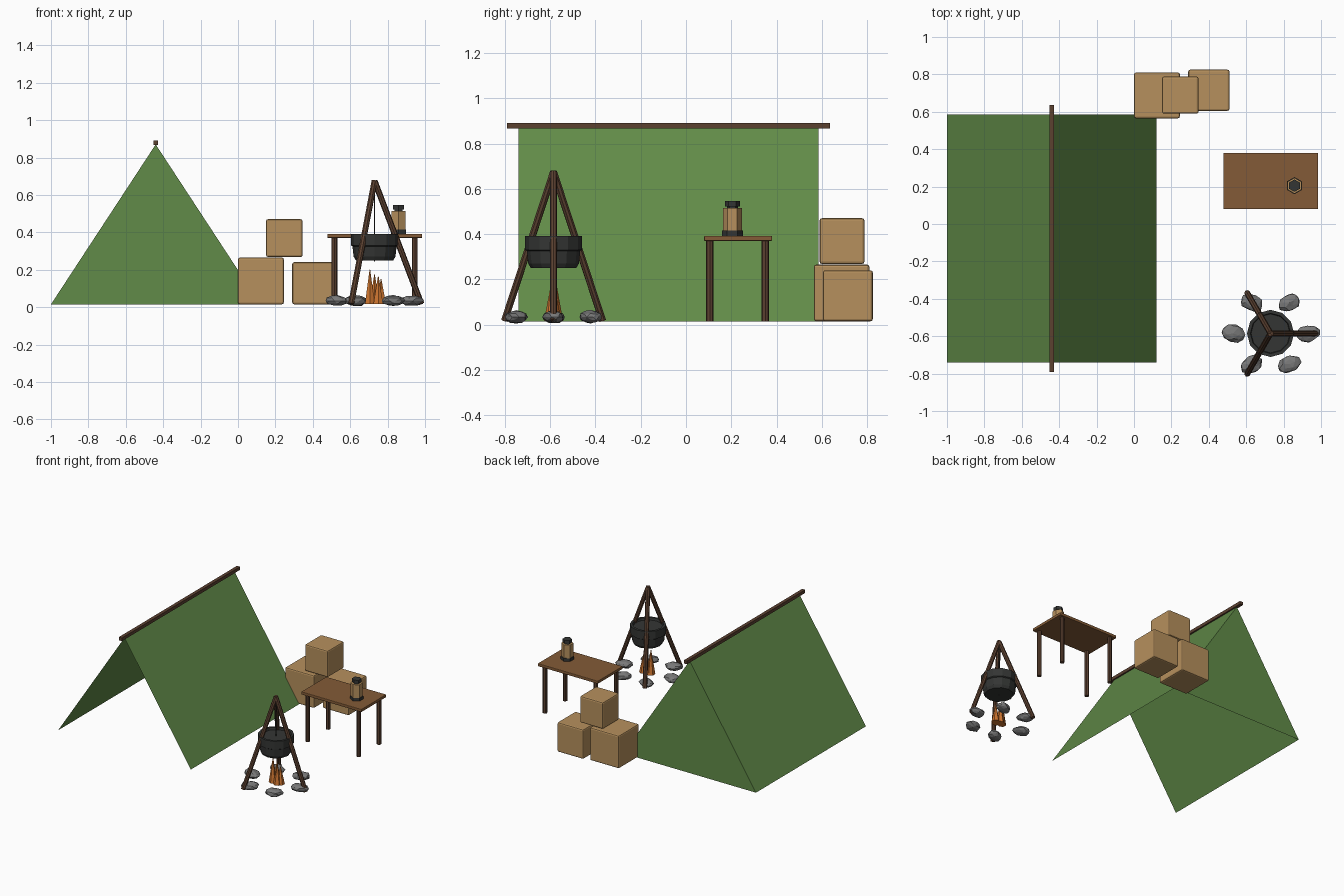
import bpy, bmesh, math, random
from mathutils import Vector, Matrix

cube = bpy.data.objects.get("Cube")
if cube:
    bpy.data.objects.remove(cube, do_unlink=True)
random.seed(4)


def material(name, r, g, b):
    m = bpy.data.materials.new(name)
    m.use_nodes = True
    m.diffuse_color = (r, g, b, 1)
    m.node_tree.nodes["Principled BSDF"].inputs["Base Color"].default_value = (r, g, b, 1)
    return m


canvas = material("green canvas", 0.12, 0.26, 0.065)
crate_tan = material("crate tan", 0.47, 0.28, 0.11)
plank = material("table brown", 0.23, 0.105, 0.038)
dark_wood = material("dark wood", 0.105, 0.052, 0.03)
iron = material("dark iron", 0.034, 0.036, 0.034)
stone = material("stone grey", 0.19, 0.19, 0.19)
flame = material("flame orange", 0.62, 0.18, 0.03)


def finish(name, bm, mat):
    bmesh.ops.recalc_face_normals(bm, faces=bm.faces)
    me = bpy.data.meshes.new(name)
    bm.to_mesh(me)
    bm.free()
    me.materials.append(mat)
    ob = bpy.data.objects.new(name, me)
    bpy.context.collection.objects.link(ob)
    return ob


def box(name, lo, hi, mat, bevel=0):
    lo, hi = Vector(lo), Vector(hi)
    bm = bmesh.new()
    bmesh.ops.create_cube(bm, size=1, matrix=Matrix.Translation((lo + hi) / 2) @ Matrix.Diagonal((*(hi - lo), 1)))
    if bevel:
        bmesh.ops.bevel(bm, geom=bm.edges[:], offset=bevel, segments=2, profile=0.5, affect='EDGES')
    return finish(name, bm, mat)


def rod(name, a, b, r1, mat, r2=None, sides=8):
    a, b = Vector(a), Vector(b)
    d = b - a
    bm = bmesh.new()
    m = Matrix.Translation((a + b) / 2) @ d.to_track_quat('Z', 'Y').to_matrix().to_4x4()
    bmesh.ops.create_cone(bm, cap_ends=True, segments=sides, radius1=r1,
                          radius2=r1 if r2 is None else r2, depth=d.length, matrix=m)
    return finish(name, bm, mat)


def lathe(name, profile, centre, sides, mat):
    bm = bmesh.new()
    verts = [bm.verts.new((r, 0, z)) for r, z in profile]
    edges = [bm.edges.new(p) for p in zip(verts, verts[1:])]
    bmesh.ops.spin(bm, geom=verts + edges, axis=(0, 0, 1), cent=(0, 0, 0),
                   angle=math.tau, steps=sides, use_duplicate=False)
    bmesh.ops.remove_doubles(bm, verts=bm.verts, dist=0.0005)
    bmesh.ops.translate(bm, verts=bm.verts, vec=centre)
    return finish(name, bm, mat)


# Tent: two sloping sheets and a closed back, open at the front
bm = bmesh.new()
front, back = [[bm.verts.new((x, y, z)) for x, z in ((-1, 0.015), (-0.44, 0.87), (0.12, 0.015))]
               for y in (-0.74, 0.585)]
for i in (0, 1):
    bm.faces.new((front[i], front[i + 1], back[i + 1], back[i]))
bm.faces.new(back)
finish("tent_canvas", bm, canvas)
box("tent_ridge_pole", (-0.453, -0.79, 0.867), (-0.427, 0.635, 0.891), dark_wood)

# Stacked crates
box("large_crate", (0, 0.565, 0.015), (0.245, 0.81, 0.265), crate_tan, 0.01)
box("small_crate", (0.29, 0.605, 0.015), (0.51, 0.825, 0.24), crate_tan, 0.01)
box("top_crate", (0.15, 0.59, 0.268), (0.345, 0.788, 0.47), crate_tan, 0.01)

# Table
box("table_top", (0.478, 0.08, 0.37), (0.985, 0.38, 0.392), plank, 0.004)
for x in (0.515, 0.945):
    for y in (0.105, 0.35):
        rod("table_leg", (x, y, 0.015), (x, y, 0.372), 0.016, dark_wood)

# Lantern
lx, ly = 0.858, 0.205
for name, z0, z1, r0, r1, mat in (
        ("lantern_base", 0.391, 0.415, 0.046, 0.046, iron),
        ("lantern_body", 0.415, 0.515, 0.042, 0.042, crate_tan),
        ("lantern_neck", 0.515, 0.522, 0.025, 0.025, iron),
        ("lantern_cap", 0.522, 0.546, 0.033, 0.033, iron)):
    rod(name, (lx, ly, z0), (lx, ly, z1), r0, mat, r1, 6)

# Cooking tripod
cx, cy = 0.73, -0.585
for k in range(3):
    a = k * math.tau / 3
    rod("tripod_leg", (cx + 0.25 * math.cos(a), cy + 0.25 * math.sin(a), 0.018),
        (cx, cy, 0.675), 0.016, dark_wood)
rod("pot_hanger", (cx, cy, 0.245), (cx, cy, 0.66), 0.004, iron, sides=6)
lathe("cooking_pot", [(0, 0.25), (0.1, 0.25), (0.112, 0.27), (0.118, 0.325), (0.126, 0.33),
                      (0.126, 0.392), (0.108, 0.392), (0.104, 0.375), (0, 0.375)],
      (cx, cy, 0), 12, iron)

# Flames
for dx, dy, h in ((-0.025, 0, 0.2), (0, 0.012, 0.175), (0.02, -0.012, 0.165), (0.035, 0.005, 0.15)):
    rod("flame", (cx + dx, cy + dy, 0.018), (cx + dx, cy + dy, h), 0.03, flame, 0.002, 6)

# Ring of stones
for k in range(6):
    a = k * math.tau / 6
    bm = bmesh.new()
    bmesh.ops.create_icosphere(bm, subdivisions=2, radius=1)
    for v in bm.verts:
        v.co *= random.uniform(0.86, 1.08)
    bmesh.ops.scale(bm, verts=bm.verts, vec=(0.065, 0.047, 0.029))
    bmesh.ops.rotate(bm, verts=bm.verts, matrix=Matrix.Rotation(random.uniform(-0.5, 0.5), 3, 'Z'))
    bmesh.ops.translate(bm, verts=bm.verts, vec=(cx + 0.2 * math.cos(a), cy + 0.19 * math.sin(a), 0.034))
    finish("fire_stone", bm, stone)
